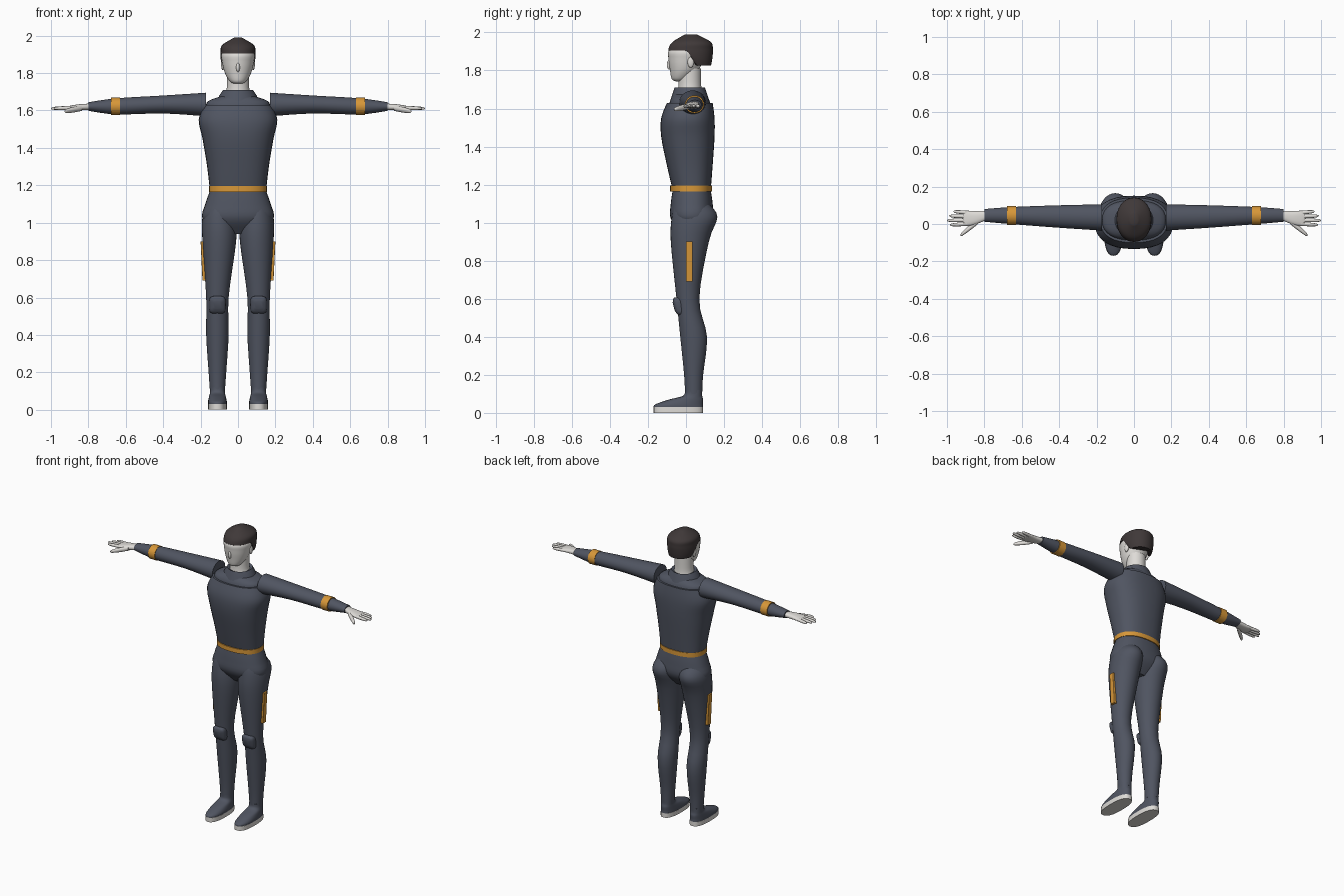
import bpy
import bmesh
import math
from mathutils import Matrix, Vector

cube = bpy.data.objects.get("Cube")
if cube:
    bpy.data.objects.remove(cube, do_unlink=True)


def material(name, red, green, blue):
    mat = bpy.data.materials.new(name)
    mat.use_nodes = True
    rgba = (red, green, blue, 1)
    mat.diffuse_color = rgba
    shader = mat.node_tree.nodes["Principled BSDF"]
    shader.inputs["Base Color"].default_value = rgba
    return mat


SUIT = material("slate suit", .08, .09, .12)
GOLD = material("amber trim", .68, .31, .04)
SKIN = material("pale grey", .73, .71, .68)
HAIR = material("dark brown hair", .05, .04, .04)


def finish(name, bm, mat, mirror):
    """Turn a bmesh into a smooth shaded object, mirrored across x if asked."""
    bmesh.ops.recalc_face_normals(bm, faces=bm.faces)
    mesh = bpy.data.meshes.new(name)
    bm.to_mesh(mesh)
    bm.free()
    mesh.materials.append(mat)
    for polygon in mesh.polygons:
        polygon.use_smooth = True
    mesh.set_sharp_from_angle(angle=math.radians(40))
    obj = bpy.data.objects.new(name, mesh)
    bpy.context.scene.collection.objects.link(obj)
    if mirror:
        obj.modifiers.new("Mirror", "MIRROR")


def spline(rings, steps):
    """Smooth interpolation through a list of rings."""
    padded = [rings[0], *rings, rings[-1]]
    result = []
    for before, start, end, after in zip(padded, padded[1:], padded[2:], padded[3:]):
        for k in range(steps):
            t = k / steps
            result.append([
                q + t / 2 * (r - p + t * (2 * p - 5 * q + 4 * r - s + t * (3 * (q - r) + s - p)))
                for p, q, r, s in zip(before, start, end, after)])
    return result + [rings[-1]]


def place(axis, along, u, v):
    if axis == "x":
        return Vector((along, u, v))
    if axis == "y":
        return Vector((u, along, v))
    return Vector((u, v, along))


def signed_power(value, exponent):
    return math.copysign(abs(value) ** exponent, value)


def loft(name, mat, rings, axis="z", power=2, mirror=False, steps=4, sides=32, adjust=None):
    """Skin superellipse rings: position, [centre u,] centre v, radius u, radius v."""
    rings = [ring if len(ring) > 4 else (ring[0], 0, *ring[1:]) for ring in rings]
    bm = bmesh.new()
    loops = []
    for along, centre_u, centre_v, radius_u, radius_v in spline(rings, steps):
        loop = []
        for i in range(sides):
            angle = math.tau * i / sides
            u = centre_u + radius_u * signed_power(math.cos(angle), 2 / power)
            v = centre_v + radius_v * signed_power(math.sin(angle), 2 / power)
            point = place(axis, along, u, v)
            loop.append(bm.verts.new(adjust(point) if adjust else point))
        loops.append(loop)
    for low, high in zip(loops, loops[1:]):
        for i in range(sides):
            bm.faces.new((low[i - 1], low[i], high[i], high[i - 1]))
    bm.faces.new(loops[0])
    bm.faces.new(loops[-1])
    finish(name, bm, mat, mirror)


def band(name, start, end, section, **options):
    """Straight sided strap around a limb or the waist."""
    loft(name, GOLD, [(start, *section), (end, *section)], steps=1, **options)


def ellipsoid(name, mat, centre, radii, mirror=False):
    bm = bmesh.new()
    shape = Matrix.Translation(centre) @ Matrix.Diagonal((*radii, 1))
    bmesh.ops.create_uvsphere(bm, u_segments=16, v_segments=10, radius=1, matrix=shape)
    finish(name, bm, mat, mirror)


def finger(name, start, end, radius):
    """Tapered digit with a rounded tip."""
    start, end = Vector(start), Vector(end)
    rings = []
    for t, scale in ((0, 1), (.5, 1), (.9, .7), (1, .1)):
        thickness = radius * scale
        rings.append((*start.lerp(end, t), thickness, thickness))
    loft(name, SKIN, rings, axis="x", mirror=True, sides=12)


def lean_pad(point):
    """Tilt the knee pad so that it follows the shin."""
    return point - Vector((0, (point.z - .56) / 4, 0))


def hairline(point):
    """Lift the lower edge: high over the forehead, low at the nape."""
    t = min(max(point.y / .06, 0), 1)
    edge = 1.905 - .08 * t * t * (3 - 2 * t)
    return Vector((point.x, point.y, max(point.z, edge)))


# Jacket, raised yoke, open collar and belt
loft("jacket", SUIT, [
    (1.17, .03, .15, .1),
    (1.3, .02, .165, .12),
    (1.45, .01, .19, .14),
    (1.55, .01, .21, .14),
    (1.63, .02, .18, .12)], power=2.4)
loft("yoke", SUIT, [
    (1.62, .02, .17, .11),
    (1.65, .02, .16, .1),
    (1.68, .02, .08, .08)], power=2.4)
loft("collar", SUIT, [
    (1.65, .02, .11, .1),
    (1.68, .02, .1, .09),
    (1.71, .02, .08, .08),
    (1.7, .02, .06, .06)], steps=1)
band("belt", 1.165, 1.195, (.027, .155, .11), power=2.3)

# Trousers
loft("hips", SUIT, [
    (1.17, .03, .15, .1),
    (1.1, .03, .175, .11),
    (1.02, .03, .19, .11),
    (.94, .03, .11, .05)], power=2.3)
loft("legs", SUIT, [
    (1.1, .09, .03, .07, .09),
    (1.03, .1, .045, .09, .12),
    (.9, .1, .02, .09, .1),
    (.6, .11, .01, .06, .06),
    (.4, .11, .04, .06, .07),
    (.2, .11, .04, .047, .05),
    (.1, .11, .04, .04, .045)], mirror=True)
loft("thigh_stripes", GOLD, [
    (.69, .18, .017, .01, .017),
    (.9, .19, .017, .01, .017)], power=9, mirror=True)
loft("knee_pads", SUIT, [
    (0, .11, .56, .043, .046),
    (-.05, .11, .56, .043, .046),
    (-.065, .11, .56, .02, .02)],
    axis="y", power=4, mirror=True, adjust=lean_pad)

# Shoes with pale soles
shoe_outline = (.11, -.04, .05, .13)
loft("soles", SKIN, [(0, *shoe_outline), (.03, *shoe_outline)], power=2.5, steps=1, mirror=True)
loft("shoes", SUIT, [
    (.03, *shoe_outline),
    (.045, .11, -.036, .05, .125),
    (.07, .11, 0, .045, .09),
    (.09, .11, .035, .04, .05),
    (.12, .11, .04, .04, .045)], power=2.3, mirror=True)

# Sleeves and arm bands
loft("sleeves", SUIT, [
    (.17, .035, 1.632, .07, .063),
    (.4, .04, 1.632, .06, .048),
    (.65, .045, 1.622, .046, .043),
    (.8, .046, 1.621, .034, .023)], axis="x", mirror=True)
band("arm_bands", .63, .68, (.045, 1.622, .05, .047), axis="x", mirror=True)

# Hands
loft("palms", SKIN, [
    (.79, .046, 1.62, .025, .017),
    (.85, .033, 1.617, .036, .016),
    (.9, .03, 1.614, .041, .011),
    (.915, .03, 1.614, .03, .006)], axis="x", power=2.4, mirror=True)
for index, (label, tip) in enumerate(
        (("index", .985), ("middle", 1), ("ring", .988), ("little", .965))):
    root = .02 * index
    finger(label + "_fingers", (.89, root, 1.614), (tip, root * 1.2 - .005, 1.611), .01)
finger("thumbs", (.835, .014, 1.613), (.928, -.06, 1.595), .015)

# Neck, head and face
loft("neck", SKIN, [
    (1.68, .02, .07, .066),
    (1.72, .02, .06, .06),
    (1.81, .02, .06, .06)])
loft("head", SKIN, [
    (1.743, -.035, .02, .02),
    (1.755, -.03, .043, .045),
    (1.8, -.01, .07, .074),
    (1.86, 0, .085, .092),
    (1.91, .01, .086, .097),
    (1.97, .025, .03, .03)])
ellipsoid("nose", SKIN, (0, -.088, 1.83), (.01, .013, .025))
ellipsoid("ears", SKIN, (.081, .025, 1.845), (.009, .017, .03), mirror=True)
loft("hair", HAIR, [
    (1.82, .05, .075, .08),
    (1.86, .025, .091, .113),
    (1.91, .024, .093, .117),
    (1.95, .03, .084, .1),
    (1.99, .025, .02, .03)], power=2.1, steps=6, sides=48, adjust=hairline)
